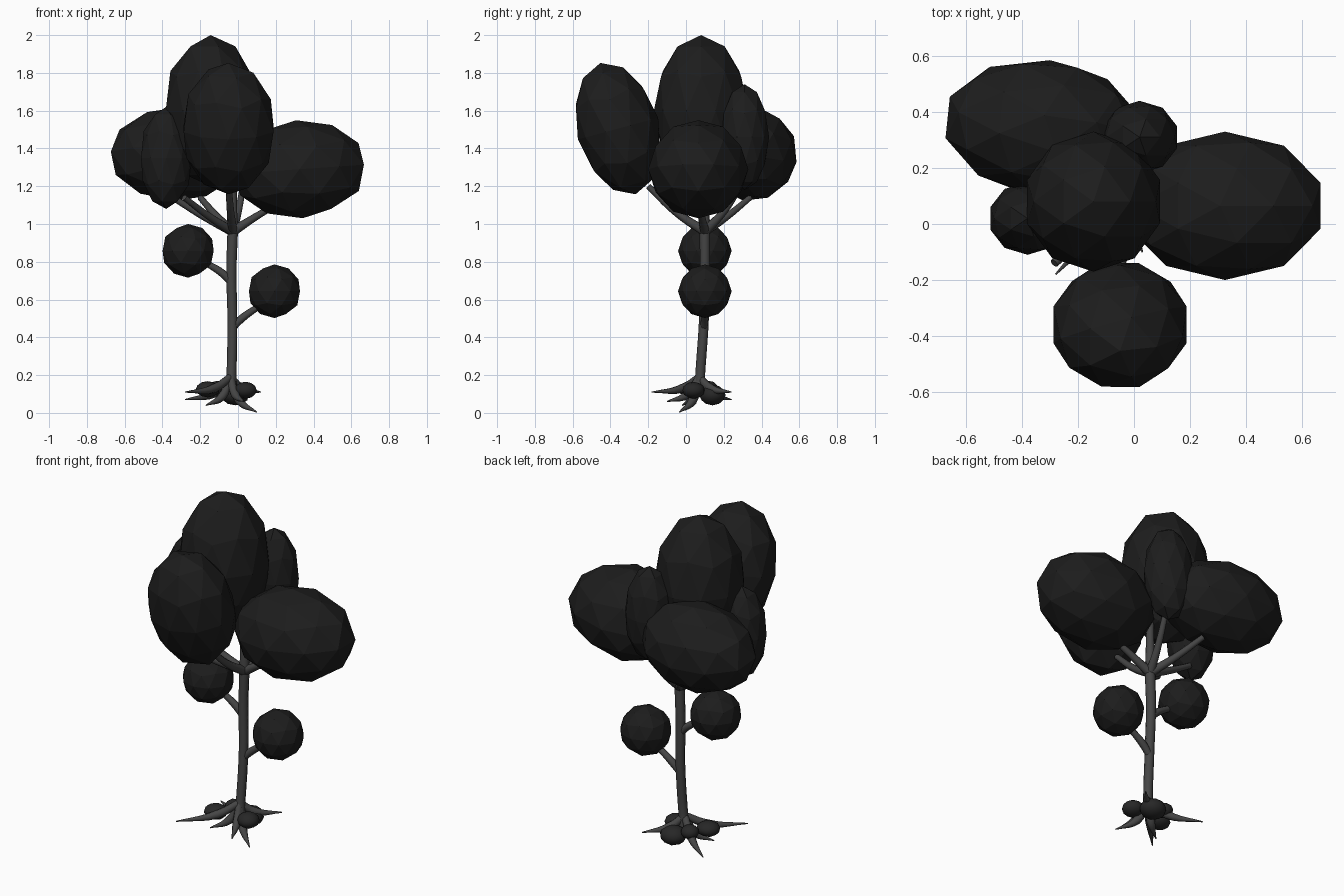
import bpy
from math import radians

if "Cube" in bpy.data.objects:
    bpy.data.objects.remove(bpy.data.objects["Cube"])


def material(name, v):
    m = bpy.data.materials.new(name)
    m.diffuse_color = (v, v, v, 1)
    m.use_nodes = True
    m.node_tree.nodes["Principled BSDF"].inputs["Base Color"].default_value = m.diffuse_color
    return m


LEAF = material("dark_leaf", 0.012)
BARK = material("dark_bark", 0.06)
STONE = material("dark_stone", 0.02)


def blob(name, loc, scale, rot=(0, 0, 0), mat=LEAF):
    bpy.ops.mesh.primitive_ico_sphere_add(subdivisions=2, radius=1, location=loc,
                                          rotation=[radians(a) for a in rot])
    ob = bpy.context.object
    ob.name = name
    ob.scale = scale
    ob.data.materials.append(mat)
    return ob


def limb(name, pts):
    # tapered round tube through (x, y, z, radius) points
    cu = bpy.data.curves.new(name, 'CURVE')
    cu.dimensions = '3D'
    cu.bevel_depth = 1
    cu.bevel_resolution = 2
    cu.resolution_u = 5
    cu.use_fill_caps = True
    sp = cu.splines.new('BEZIER')
    sp.bezier_points.add(len(pts) - 1)
    for bp, (x, y, z, r) in zip(sp.bezier_points, pts):
        bp.co = (x, y, z)
        bp.radius = r
        bp.handle_left_type = bp.handle_right_type = 'AUTO'
    ob = bpy.data.objects.new(name, cu)
    bpy.context.collection.objects.link(ob)
    bpy.ops.object.select_all(action='DESELECT')
    ob.select_set(True)
    bpy.context.view_layer.objects.active = ob
    bpy.ops.object.convert(target='MESH')
    ob = bpy.context.object
    ob.name = name
    ob.data.materials.append(BARK)
    bpy.ops.object.shade_smooth_by_angle(angle=radians(50))


# crown foliage
blob("crown_top", (-0.145, 0.08, 1.6), (0.25, 0.25, 0.4))
blob("crown_front", (-0.05, -0.36, 1.505), (0.25, 0.22, 0.36), (15, 0, 0))
blob("crown_right", (0.325, 0.065, 1.29), (0.36, 0.265, 0.26), (0, -4, 0))
blob("crown_back_left", (-0.325, 0.345, 1.37), (0.36, 0.245, 0.25), (-10, 0, -6))
blob("crown_small_left", (-0.38, 0.02, 1.35), (0.14, 0.13, 0.27))
blob("crown_small_back", (0.02, 0.31, 1.46), (0.14, 0.13, 0.28))

# low foliage balls
blob("low_ball_left", (-0.264, 0.1, 0.858), (0.142, 0.142, 0.142))
blob("low_ball_right", (0.193, 0.1, 0.644), (0.142, 0.142, 0.142))

# trunk
limb("trunk", [(-0.04, 0.07, 0.11, 0.035), (-0.035, 0.075, 0.2, 0.026),
               (-0.03, 0.095, 0.5, 0.026), (-0.035, 0.1, 0.75, 0.027),
               (-0.028, 0.1, 0.98, 0.028), (-0.028, 0.1, 1.06, 0.024),
               (-0.03, 0.1, 1.3, 0.02)])

# crown branches
tips = [(-0.33, 0.07, 1.13), (-0.2, 0.34, 1.14), (-0.05, -0.2, 1.2),
        (0.18, 0.07, 1.09), (0.03, 0.3, 1.22), (-0.285, -0.14, 1.14)]
for i, (x, y, z) in enumerate(tips):
    mx, my = -0.028 + 0.5 * (x + 0.028), 0.1 + 0.5 * (y - 0.1)
    limb(f"branch_{i}", [(-0.028, 0.1, 0.96, 0.026),
                         (mx, my, 1.0 + 0.3 * (z - 1.0), 0.02),
                         (x, y, z, 0.016)])
limb("low_branch_left", [(-0.035, 0.1, 0.69, 0.02), (-0.08, 0.1, 0.737, 0.021),
                         (-0.18, 0.1, 0.8, 0.016)])
limb("low_branch_right", [(-0.03, 0.095, 0.45, 0.02), (0.02, 0.1, 0.5, 0.021),
                          (0.12, 0.1, 0.57, 0.016)])

# roots
roots = [(-0.28, -0.18, 0.11), (0.12, 0.24, 0.11), (0.1, -0.035, 0.004),
         (-0.28, 0.24, 0.07), (-0.17, -0.02, 0.04), (0.03, -0.1, 0.06)]
for i, (x, y, z) in enumerate(roots):
    limb(f"root_{i}", [(-0.04, 0.07, 0.19, 0.02),
                       (-0.04 + 0.35 * (x + 0.04), 0.07 + 0.35 * (y - 0.07),
                        z + 0.35 * (0.17 - z), 0.024),
                       (x, y, z, 0.003)])

# stones between the roots
for i, (p, s) in enumerate([((-0.015, 0.14, 0.095), (0.075, 0.07, 0.055)),
                            ((-0.16, 0.02, 0.125), (0.065, 0.06, 0.043)),
                            ((0.04, 0.04, 0.12), (0.06, 0.06, 0.045)),
                            ((-0.11, 0.12, 0.13), (0.05, 0.05, 0.04))]):
    ob = blob(f"stone_{i}", p, s, (0, 0, 25 * i), STONE)
    bpy.ops.object.shade_smooth_by_angle(angle=radians(60))
